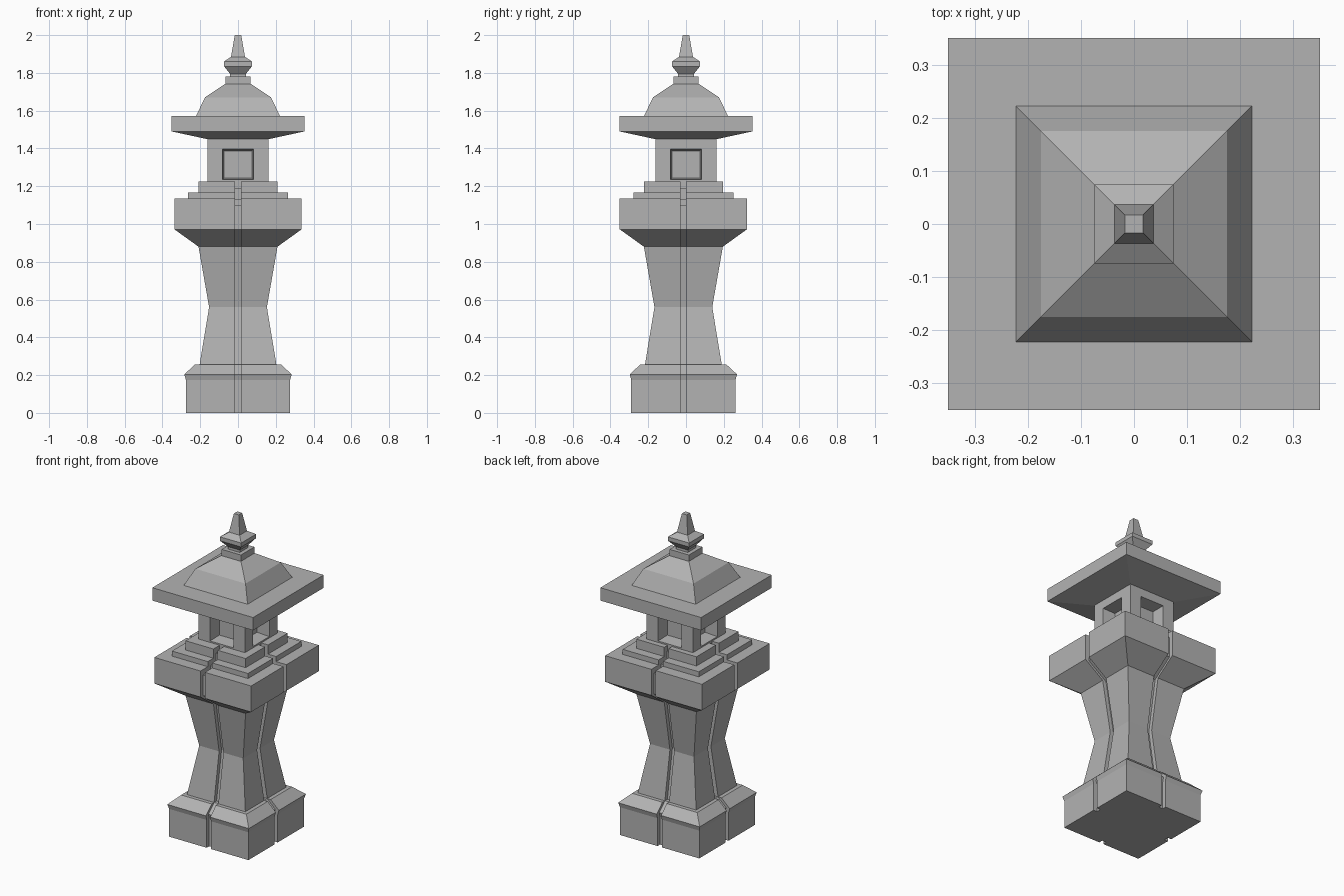
import bpy
import bmesh
from mathutils import Matrix

if "Cube" in bpy.data.objects:
    bpy.data.objects.remove(bpy.data.objects["Cube"], do_unlink=True)

stone = bpy.data.materials.new("grey stone")
stone.use_nodes = True
GREY = (0.45, 0.45, 0.45, 1)
stone.diffuse_color = GREY
stone.node_tree.nodes["Principled BSDF"].inputs["Base Color"].default_value = GREY

BODY_Y = -0.014   # the pedestal sits slightly forward of the roof
GAP = 0.015       # half width of the channels


def finish(name, bm, y=0):
    bmesh.ops.recalc_face_normals(bm, faces=bm.faces)
    mesh = bpy.data.meshes.new(name)
    bm.to_mesh(mesh)
    bm.free()
    mesh.materials.append(stone)
    obj = bpy.data.objects.new(name, mesh)
    obj.location.y = y
    bpy.context.collection.objects.link(obj)
    return obj


def square_loft(name, profile, y=0, inner=None, sx=1, sy=1):
    """Stack square rings of (half width, height); inner limits it to one quarter."""
    bm = bmesh.new()
    rings = []
    for h, z in profile:
        low = -h if inner is None else inner
        corners = ((low, low), (h, low), (h, h), (low, h))
        rings.append([bm.verts.new((px * sx, py * sy, z)) for px, py in corners])
    for a, b in zip(rings, rings[1:]):
        for i in range(4):
            j = (i + 1) % 4
            bm.faces.new((a[i], a[j], b[j], b[i]))
    bm.faces.new(rings[0])
    bm.faces.new(rings[-1])
    return finish(name, bm, y)


# Pedestal: four corner blocks around a recessed core
pedestal = [(0.276, 0), (0.276, 0.175), (0.284, 0.204), (0.227, 0.257),
            (0.203, 0.257), (0.153, 0.56), (0.209, 0.88), (0.337, 0.972),
            (0.337, 1.136), (0.265, 1.136), (0.265, 1.168),
            (0.209, 1.168), (0.209, 1.226)]
for side, sx in (("left", 1), ("right", -1)):
    for end, sy in (("front", -1), ("back", 1)):
        square_loft(f"pedestal_{end}_{side}", pedestal, BODY_Y, GAP, sx, sy)

INSET = 0.025
core = [(h - INSET, z - (0.035 if z > 1 else 0)) for h, z in pedestal]
square_loft("pedestal_core", core, BODY_Y)

# Lamp house: a tapered blind window sunk into each side
HALF, FLOOR, TOP = 0.161, 1.17, 1.45
WIN, LOW, HIGH = 0.082, 1.235, 1.396
bm = bmesh.new()
for turn in range(4):
    rot = Matrix.Rotation(turn * 1.5707963, 4, "Z")

    def ring(w, y, lo, hi):
        return [bm.verts.new(rot @ Matrix.Translation((x, y, z)).translation)
                for x, z in ((-w, lo), (w, lo), (w, hi), (-w, hi))]

    wall = ring(HALF, -HALF, FLOOR, TOP)
    frame = ring(WIN, -HALF, LOW, HIGH)
    back = ring(WIN - 0.009, -HALF + 0.08, LOW + 0.009, HIGH - 0.009)
    for a, b in ((wall, frame), (frame, back)):
        for i in range(4):
            j = (i + 1) % 4
            bm.faces.new((a[i], a[j], b[j], b[i]))
    bm.faces.new(back)
bmesh.ops.remove_doubles(bm, verts=bm.verts, dist=0.0001)
bmesh.ops.holes_fill(bm, edges=[e for e in bm.edges if e.is_boundary], sides=4)
finish("lamp_house", bm)

# Roof: eaves slab, then the stepped cap
square_loft("eaves", [(0.161, 1.449), (0.351, 1.49), (0.351, 1.571)])
square_loft("roof_cap", [(0.223, 1.57), (0.175, 1.67), (0.07, 1.74)])

# Finial: collar, flared bulb and spire
square_loft("finial_collar", [(0.067, 1.735), (0.067, 1.78)])
square_loft("finial_bulb", [(0.042, 1.78), (0.042, 1.795), (0.074, 1.835),
                            (0.074, 1.86), (0.037, 1.885)])
square_loft("finial_spire", [(0.037, 1.885), (0.017, 2.0)])
